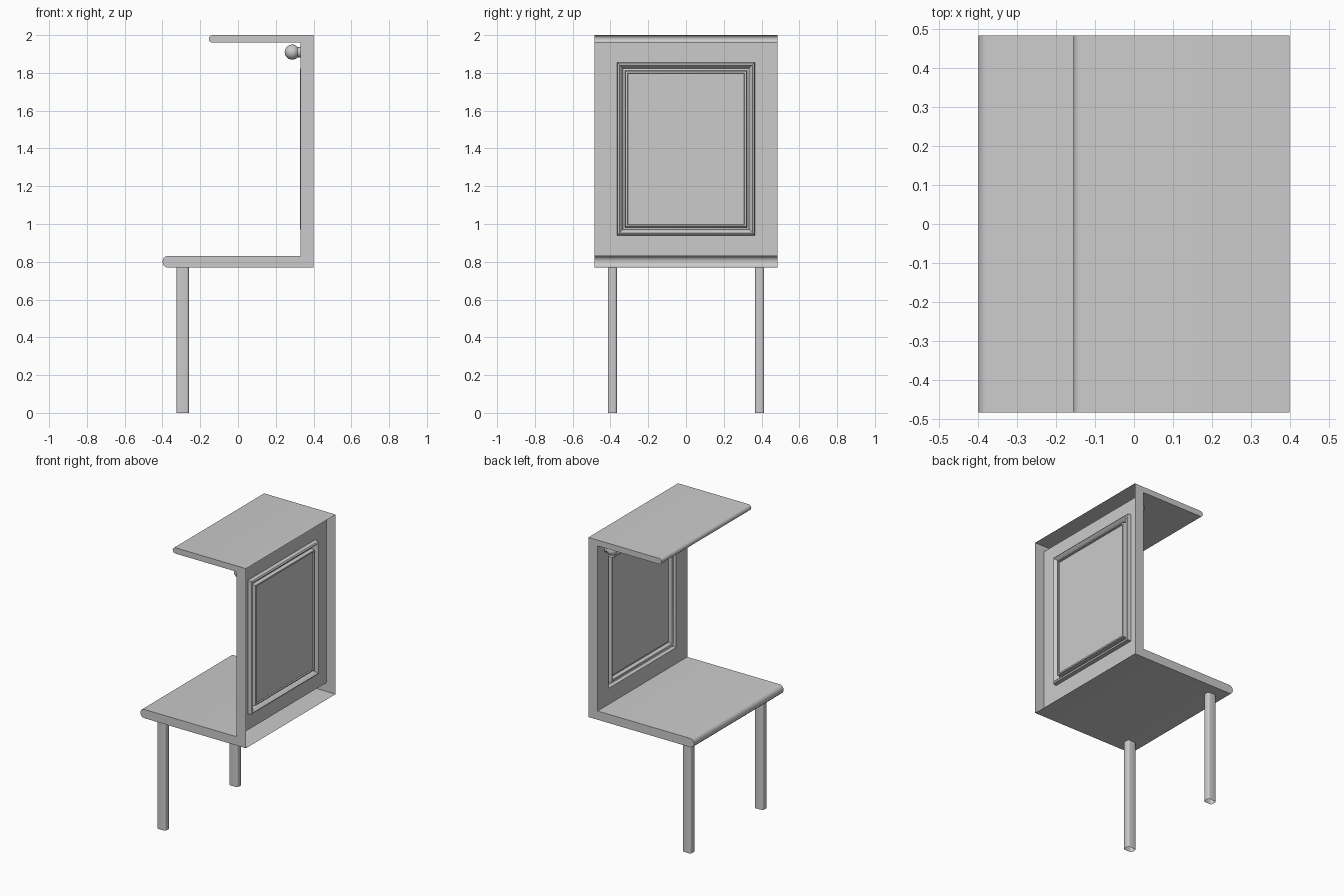
import bpy, bmesh, math

if "Cube" in bpy.data.objects:
    bpy.data.objects.remove(bpy.data.objects["Cube"])

HALF_W = 0.485


def finish(name, bm, smooth=False):
    mesh = bpy.data.meshes.new(name)
    bm.to_mesh(mesh)
    bm.free()
    obj = bpy.data.objects.new(name, mesh)
    bpy.context.collection.objects.link(obj)
    if smooth:
        bpy.context.view_layer.objects.active = obj
        obj.select_set(True)
        bpy.ops.object.shade_smooth_by_angle(angle=math.radians(40))
        obj.select_set(False)
    return obj


def bridge(bm, a, b, closed=True):
    n = len(a)
    for i in range(n if closed else n - 1):
        j = (i + 1) % n
        bm.faces.new((a[i], a[j], b[j], b[i]))


def nose(x, z_low, z_high, depth, steps=6):
    """Rounded slab front, from the top edge round to the bottom edge."""
    mid, r = (z_low + z_high) / 2, (z_high - z_low) / 2
    return [(x + depth - depth * math.sin(math.pi * i / steps),
             mid + r * math.cos(math.pi * i / steps)) for i in range(steps + 1)]


# Hollow body: canopy, backrest and seat in one C-shaped shell, open at the rear
canopy = [(0.40, 2.0)] + nose(-0.155, 1.96, 2.0, 0.02) + [(0.33, 1.96)]
seat = [(0.33, 0.83)] + nose(-0.40, 0.77, 0.83, 0.025) + [(0.40, 0.77)]
bm = bmesh.new()
sides = []
for y in (-HALF_W, HALF_W):
    sides.append([[bm.verts.new((x, y, z)) for x, z in part] for part in (canopy, seat)])
for part in range(2):
    bridge(bm, sides[0][part], sides[1][part], closed=False)
for s in sides:
    bm.faces.new(s[0] + s[1])

# Backrest face with a framed moulding sunk into it
ring = [sides[0][1][0], sides[1][1][0], sides[1][0][-1], sides[0][0][-1]]
moulding = [(0.0, 0.33), (0.003, 0.355), (0.012, 0.361), (0.022, 0.352),
            (0.032, 0.327), (0.042, 0.331), (0.046, 0.356), (0.055, 0.358),
            (0.057, 0.350)]
for inset, x in moulding:
    w, low, high = 0.365 - inset, 0.94 + inset, 1.855 - inset
    inner = [bm.verts.new((x, y, z)) for y, z in
             ((-w, low), (w, low), (w, high), (-w, high))]
    bridge(bm, ring, inner)
    ring = inner
bm.faces.new(ring)
bmesh.ops.recalc_face_normals(bm, faces=bm.faces)
finish("seat_body", bm, True)

# Front legs: rounded rectangular tubes
for y0, side in ((-0.39, "right"), (0.39, "left")):
    bm = bmesh.new()
    outline = []
    for k, (sx, sy) in enumerate(((1, 1), (-1, 1), (-1, -1), (1, -1))):
        for i in range(4):
            a = math.pi / 2 * (k + i / 3)
            outline.append((-0.293 + sx * 0.021 + 0.012 * math.cos(a),
                            y0 + sy * 0.012 + 0.012 * math.sin(a)))
    rings = [[bm.verts.new((x, y, z)) for x, y in outline] for z in (0, 0.77)]
    bridge(bm, *rings)
    finish("front_leg_" + side, bm, True)

# Row of round knobs under the canopy, turned about the x axis
SIDES = 20
knob = [(0.33, 0.028), (0.314, 0.028)]
for i in range(1, 8):
    a = math.radians(45 + 135 * i / 8)
    knob.append((0.287 + 0.04 * math.cos(a), 0.04 * math.sin(a)))
for n in range(4):
    y0 = -0.385 + n * 0.77 / 3
    bm = bmesh.new()
    previous = None
    for x, r in knob:
        loop = [bm.verts.new((x, y0 + r * math.cos(2 * math.pi * i / SIDES),
                              1.91 + r * math.sin(2 * math.pi * i / SIDES)))
                for i in range(SIDES)]
        if previous:
            bridge(bm, previous, loop)
        previous = loop
    tip = bm.verts.new((0.247, y0, 1.91))
    for i in range(SIDES):
        bm.faces.new((previous[i], previous[(i + 1) % SIDES], tip))
    bmesh.ops.recalc_face_normals(bm, faces=bm.faces)
    finish(f"knob_{n + 1}", bm, True)
